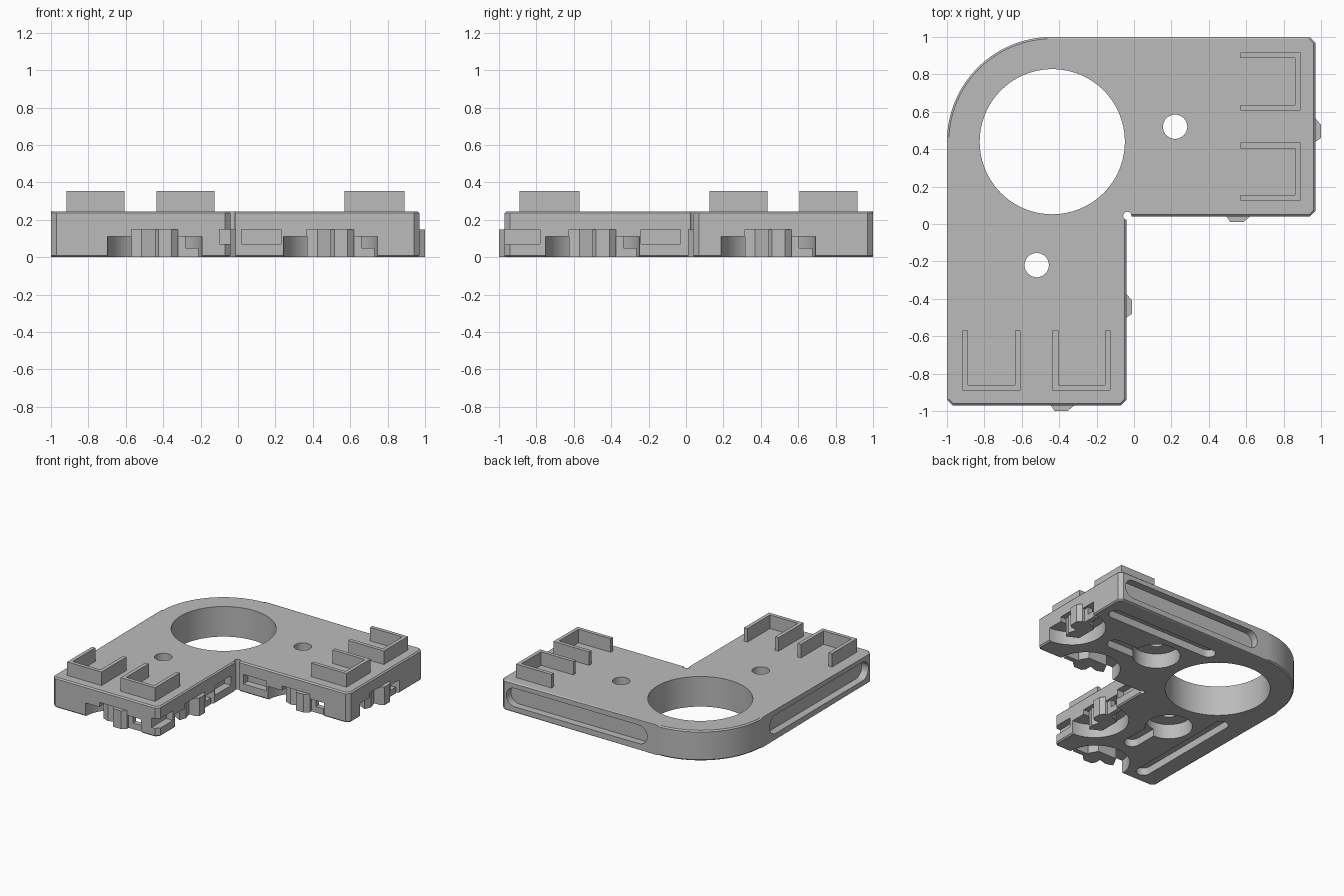
import bpy, bmesh
from math import pi, cos, sin, radians
from mathutils import Matrix

if "Cube" in bpy.data.objects:
    bpy.data.objects.remove(bpy.data.objects["Cube"])

grey = bpy.data.materials.new("plain_grey")
grey.use_nodes = True
grey.diffuse_color = (0.5, 0.5, 0.5, 1)
grey.node_tree.nodes["Principled BSDF"].inputs["Base Color"].default_value = (0.5, 0.5, 0.5, 1)

TOP = 0.245
SAME = Matrix.Identity(4)
# Swaps the two arms of the corner across its diagonal
SWAP = Matrix(((0, -1, 0, 0), (-1, 0, 0, 0), (0, 0, 1, 0), (0, 0, 0, 1)))
ARMS = (("right_arm", SAME), ("front_arm", SWAP))


def prism(name, pts, z0, z1, mat=SAME, bevel=0):
    """Extrude a flat outline, optionally chamfering its two rims."""
    bm = bmesh.new()
    base = bm.faces.new([bm.verts.new((x, y, z0)) for x, y in pts])
    ext = bmesh.ops.extrude_face_region(bm, geom=[base])
    for v in ext["geom"]:
        if isinstance(v, bmesh.types.BMVert):
            v.co.z = z1
    if bevel:
        rims = [e for e in bm.edges if abs(e.verts[0].co.z - e.verts[1].co.z) < 1e-5]
        bmesh.ops.bevel(bm, geom=rims, offset=bevel, segments=1, affect='EDGES')
    bm.transform(mat)
    bmesh.ops.recalc_face_normals(bm, faces=bm.faces[:])
    mesh = bpy.data.meshes.new(name)
    bm.to_mesh(mesh)
    bm.free()
    mesh.materials.append(grey)
    ob = bpy.data.objects.new(name, mesh)
    bpy.context.collection.objects.link(ob)
    return ob


def arc(cx, cy, r, a0, a1, n):
    return [(cx + r * cos(radians(a0 + (a1 - a0) * i / n)),
             cy + r * sin(radians(a0 + (a1 - a0) * i / n))) for i in range(n + 1)]


def circle(cx, cy, r, n=48):
    return arc(cx, cy, r, 0, 360, n)[:-1]


def rect(x0, x1, y0, y1):
    return [(x0, y0), (x1, y0), (x1, y1), (x0, y1)]


def stadium(x0, x1, y, r):
    return arc(x1 - r, y, r, -90, 90, 12) + arc(x0 + r, y, r, 90, 270, 12)


def side(x, y, turn):
    """Frame on a side face: x to the right, y inward, z up."""
    return Matrix.Translation((x, y, 0)) @ Matrix.Rotation(radians(turn), 4, 'Z')


# Corner plate with chamfered arm ends and one rounded corner
c = 0.03
outline = [(-1 + c, -0.97), (-0.04 - c, -0.97), (-0.04, -0.97 + c), (-0.04, 0.04),
           (0.97 - c, 0.04), (0.97, 0.04 + c), (0.97, 1 - c), (0.97 - c, 1)]
outline += arc(-0.44, 0.44, 0.56, 90, 180, 32) + [(-1, -0.97 + c)]
plate = prism("corner_plate", outline, 0, TOP, bevel=0.01)

cutters = []


def cut(pts, z0, z1, mat=SAME):
    ob = prism("cutter", pts, z0, z1, mat)
    ob.hide_render = True
    cutters.append(ob)


# Large round opening and the relief hole in the inner corner
cut(circle(-0.437, 0.44, 0.388, 96), -0.1, 0.4)
cut(circle(-0.036, 0.044, 0.022, 16), -0.1, 0.4)

for _, arm in ARMS:
    # Screw hole, its wide recess, and grooves in the underside
    cut(circle(0.22, 0.52, 0.065, 32), -0.1, 0.4, arm)
    cut(circle(0.22, 0.52, 0.175), -0.1, 0.12, arm)
    cut(stadium(0.2, 0.63, 0.46, 0.06), -0.1, 0.06, arm)
    cut(stadium(-0.1, 0.9, 0.8, 0.055), -0.1, 0.06, arm)
    # Long rounded recess in the outer side
    upright = Matrix.Translation((0, 1, 0)) @ Matrix.Rotation(pi / 2, 4, 'X')
    cut(stadium(-0.35, 0.92, 0.125, 0.075), -0.06, 0.06, arm @ upright)

# Small rectangular sockets in the inner sides
for mat, x0, x1 in ((side(0, 0.04, 0), 0.02, 0.23),
                    (side(-0.04, 0, 90), -0.24, -0.03),
                    (side(-0.04, 0, 90), -1.05, -0.78)):
    cut(rect(x0, x1, -0.05, 0.06), 0.07, 0.148, mat)

# Round notches that hold the clips
CLIPS = (("front_end", side(-0.445, -0.97, 0)), ("right_inner", side(0.495, 0.04, 0)),
         ("right_end", side(0.97, 0.44, 90)), ("front_inner", side(-0.04, -0.5, 90)))
for _, mat in CLIPS:
    cut(circle(0, 0, 0.252), -0.1, 0.11, mat)
    cut(rect(-0.125, 0.125, -0.05, 0.06), -0.1, 0.148, mat)

for ob in cutters:
    mod = plate.modifiers.new("cut", 'BOOLEAN')
    mod.operation = 'DIFFERENCE'
    mod.solver = 'EXACT'
    mod.object = ob
bpy.context.view_layer.objects.active = plate
plate.select_set(True)
for mod in list(plate.modifiers):
    bpy.ops.object.modifier_apply(modifier=mod.name)
for ob in cutters:
    bpy.data.objects.remove(ob)
bpy.ops.object.shade_smooth_by_angle(angle=radians(25))

# Clips: a protruding half, a set-back half and a hooked wing
for name, mat in CLIPS:
    prism(name + "_clip_nose", [(0, 0), (0.02, -0.03), (0.09, -0.03), (0.125, 0),
                                (0.125, 0.08), (0.09, 0.14), (0, 0.14)], 0, 0.148, mat)
    prism(name + "_clip_seat", [(-0.125, 0.05), (-0.07, 0.03), (0, 0.05),
                                (0, 0.14), (-0.08, 0.14)], 0, 0.148, mat)
    prism(name + "_clip_wing", rect(0.12, 0.165, 0.02, 0.06), 0, 0.11, mat)
    prism(name + "_clip_hook", rect(0.16, 0.235, 0.02, 0.06), 0, 0.05, mat)

# Upright U-shaped brackets on top of each arm
t = 0.03
for name, arm in ARMS:
    for label, y0, y1 in (("inner", 0.125, 0.435), ("outer", 0.607, 0.917)):
        prism(f"{name}_{label}_bracket",
              [(0.57, y0), (0.89, y0), (0.89, y1), (0.57, y1), (0.57, y1 - t),
               (0.89 - t, y1 - t), (0.89 - t, y0 + t), (0.57, y0 + t)],
              TOP - 0.02, 0.355, arm)
